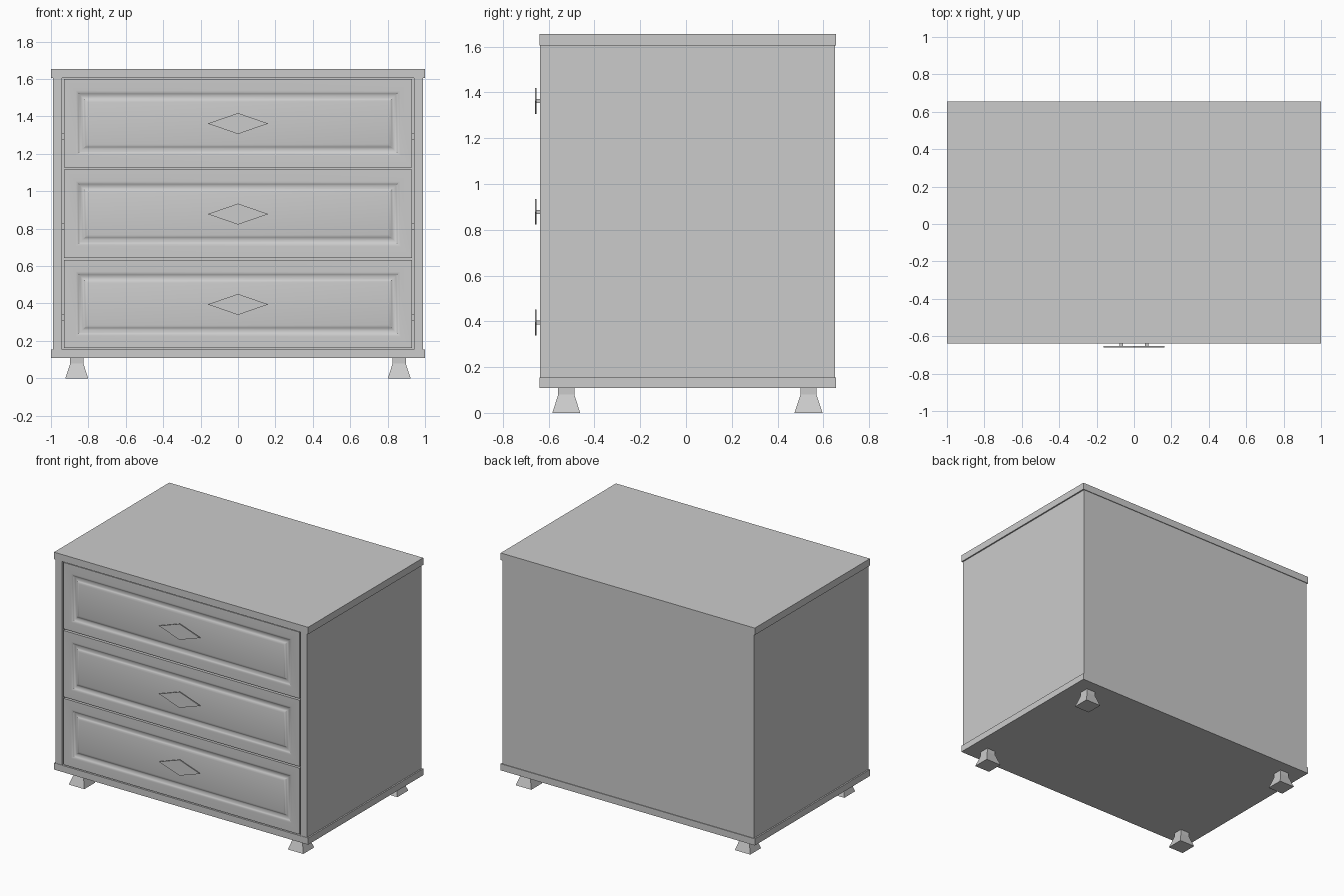
import bpy, bmesh, math

if "Cube" in bpy.data.objects:
    bpy.data.objects.remove(bpy.data.objects["Cube"])


def finish(name, bm):
    bmesh.ops.recalc_face_normals(bm, faces=bm.faces)
    me = bpy.data.meshes.new(name)
    bm.to_mesh(me)
    bm.free()
    ob = bpy.data.objects.new(name, me)
    bpy.context.collection.objects.link(ob)
    return ob


def loft(name, rings):
    """Skin a list of closed rings and cap both ends."""
    bm = bmesh.new()
    rows = [[bm.verts.new(p) for p in r] for r in rings]
    n = len(rows[0])
    for a, b in zip(rows, rows[1:]):
        for i in range(n):
            bm.faces.new((a[i], a[(i + 1) % n], b[(i + 1) % n], b[i]))
    bm.faces.new(rows[0])
    bm.faces.new(rows[-1])
    return finish(name, bm)


def rect_xy(cx, cy, hx, hy, z):
    return [(cx + sx * hx, cy + sy * hy, z) for sx, sy in ((-1, -1), (1, -1), (1, 1), (-1, 1))]


def rect_xz(cz, hx, hz, y):
    return [(sx * hx, y, cz + sz * hz) for sx, sz in ((-1, -1), (1, -1), (1, 1), (-1, 1))]


def box(name, x0, x1, y0, y1, z0, z1):
    cx, cy, hx, hy = (x0 + x1) / 2, (y0 + y1) / 2, (x1 - x0) / 2, (y1 - y0) / 2
    return loft(name, [rect_xy(cx, cy, hx, hy, z) for z in (z0, z1)])


FRONT, BACK = -0.637, 0.655

# Top and bottom slabs
box("top_slab", -1, 1, -0.64, BACK, 1.605, 1.655)
box("bottom_slab", -1, 1, -0.64, BACK, 0.108, 0.155)

# Sides and back as one U-shaped shell
u = [(-0.99, FRONT), (-0.99, 0.65), (0.99, 0.65), (0.99, FRONT),
     (0.94, FRONT), (0.94, 0.62), (-0.94, 0.62), (-0.94, FRONT)]
loft("side_and_back_panels", [[(x, y, z) for x, y in u] for z in (0.155, 1.605)])

# Flared feet with a short straight neck
for x in (-0.862, 0.862):
    for y in (-0.523, 0.535):
        loft("foot", [rect_xy(x, y, h, h, z)
                      for h, z in ((0.061, 0), (0.035, 0.08), (0.035, 0.108))])

for k, cz in enumerate((0.397, 0.88, 1.364), 1):
    # Drawer front with a rounded groove framing the centre panel
    hx, hz = 0.929, 0.236
    rings = [rect_xz(cz, hx, hz, FRONT + 0.045), rect_xz(cz, hx, hz, FRONT)]
    for i in range(9):
        t = i / 8
        inset = 0.062 + 0.062 * t
        depth = 0.006 * (1 - math.cos(2 * math.pi * t))
        rings.append(rect_xz(cz, hx - inset, hz - inset, FRONT + depth))
    front = loft(f"drawer_front_{k}", rings)
    bpy.ops.object.select_all(action='DESELECT')
    front.select_set(True)
    bpy.context.view_layer.objects.active = front
    bpy.ops.object.shade_smooth_by_angle(angle=math.radians(30))

    # Open drawer box behind the front
    y0, y1, z0, z1 = FRONT + 0.045, 0.58, cz - 0.19, cz + 0.15
    ym, hy = (y0 + y1) / 2, (y1 - y0) / 2
    loft(f"drawer_box_{k}", [rect_xy(0, ym, 0.91, hy, z0), rect_xy(0, ym, 0.91, hy, z1),
                             rect_xy(0, ym, 0.88, hy - 0.03, z1),
                             rect_xy(0, ym, 0.88, hy - 0.03, z0 + 0.02)])

    # Runners between box and cabinet sides
    for s in (-1, 1):
        xs = sorted((s * 0.91, s * 0.94))
        box(f"drawer_runner_{k}", xs[0], xs[1], y0, y1, cz - 0.088, cz - 0.052)

    # Diamond handle plate on two pegs
    d = [(-0.162, 0), (0, -0.056), (0.162, 0), (0, 0.056)]
    loft(f"handle_plate_{k}", [[(x, y, cz - 0.002 + z) for x, z in d] for y in (-0.659, -0.652)])
    for x in (-0.068, 0.068):
        box(f"handle_peg_{k}", x - 0.009, x + 0.009, -0.652, FRONT, cz - 0.011, cz + 0.007)
